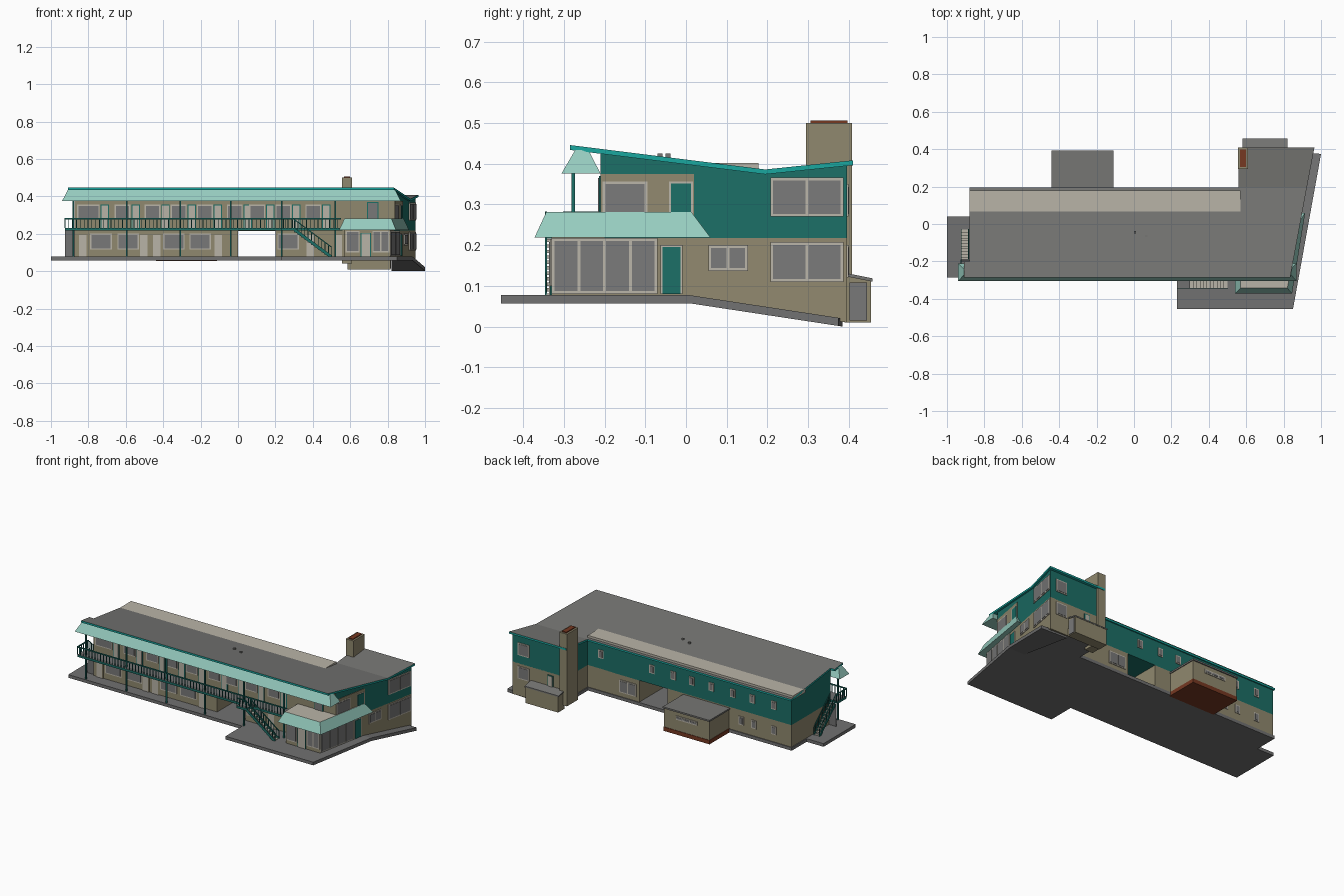
import bpy, bmesh

if "Cube" in bpy.data.objects:
    bpy.data.objects.remove(bpy.data.objects["Cube"])


def material(name, rgb):
    m = bpy.data.materials.new(name)
    m.use_nodes = True
    c = [v ** 2.2 for v in rgb] + [1]
    m.diffuse_color = c
    m.node_tree.nodes["Principled BSDF"].inputs["Base Color"].default_value = c
    return m


ROOF = material("roof grey", (.46, .46, .45))
WALL = material("tan wall", (.56, .53, .43))
TEAL = material("dark teal", (.13, .43, .40))
FASCIA = material("bright teal", (.12, .64, .61))
MINT = material("mint", (.58, .79, .74))
TRIM = material("pale trim", (.72, .70, .65))
GLASS = material("window grey", (.47, .47, .47))
PAVING = material("paving grey", (.44, .44, .44))
BRICK = material("brick brown", (.46, .23, .15))


def col(plan, zb, zt):
    """Vertical solid over a plan; heights may be numbers or functions of x, y."""
    h = lambda z, p: z(*p) if callable(z) else z
    return [(*p, h(zb, p)) for p in plan], [(*p, h(zt, p)) for p in plan]


def box(x0, x1, y0, y1, zb, zt):
    return col([(x0, y0), (x1, y0), (x1, y1), (x0, y1)], zb, zt)


def build(name, solids, mat, top=None, front=None):
    """Join solids into one object; optional colours for upward and front faces."""
    bm = bmesh.new()
    for low, high in solids:
        a = [bm.verts.new(p) for p in low]
        b = [bm.verts.new(p) for p in high]
        n = len(a)
        bm.faces.new(a)
        bm.faces.new(b)
        for i in range(n):
            j = (i + 1) % n
            bm.faces.new((a[i], a[j], b[j], b[i]))
    bmesh.ops.recalc_face_normals(bm, faces=bm.faces)
    for f in bm.faces:
        if top and f.normal.z > .9:
            f.material_index = 1
        elif front and f.normal.y < -.9:
            f.material_index = 1
    me = bpy.data.meshes.new(name)
    bm.to_mesh(me)
    bm.free()
    for m in (mat, top or front):
        if m:
            me.materials.append(m)
    ob = bpy.data.objects.new(name, me)
    bpy.context.collection.objects.link(ob)
    return ob


def side(y, base=.875):
    """x of the slanting right-hand wall."""
    return base + .19 * y


def roof_z(x, y):
    return .386 + ((.195 - y) * .125 if y < .195 else (y - .195) * .104)


def under_roof(x, y):
    return roof_z(x, y) - .008


def ramp(x, y):
    return .077 - (y - .01) * .152


# Paved base and sloping side ramp
build("paved_base", [col([(-1, -.285), (.23, -.285), (.23, -.455), (.85, -.455), (.934, .01),
      (.82, .01), (.82, .395), (.56, .395), (.56, .19), (-.88, .19), (-.88, .04), (-1, .04)],
      .057, .077)], PAVING)
build("side_ramp", [col([(.82, .01), (.934, .01), (1, .375), (.82, .385)],
      lambda x, y: max(0, ramp(x, y) - .02), ramp)], PAVING)

# Ground floor with an open passage, the rear wing and the office
LEFT, F, B, W = -.875, -.21, .185, .395
build("ground_floor", [
    box(LEFT, 0, F, B, .06, .217),
    col([(.2, F), (side(F), F), (side(B), B), (.2, B)], .06, .217),
    col([(.565, B), (side(B), B), (side(W), W), (.565, W)], .06, .217),
    col([(.82, .01), (side(.01), .01), (side(W), W), (.82, W)],
        lambda x, y: max(.01, ramp(x, y) - .01), .1),
], WALL)
build("office", [col([(.57, -.33), (side(-.33), -.33), (side(-.2), -.2), (.57, -.2)],
      .07, .23)], WALL)

# Upper floor
build("upper_floor", [
    col([(LEFT, F), (side(F), F), (side(B), B), (LEFT, B)], .215, under_roof),
    col([(.565, B), (side(B), B), (side(W), W), (.565, W)], .215, under_roof),
], TEAL, front=WALL)

# Butterfly roof
build("main_roof", [col([(-.91, -.285), (.835, -.285), (side(.195, .887), .195), (-.88, .195),
      (-.88, -.2), (-.91, -.2)], lambda x, y: roof_z(x, y) - .012, roof_z)], FASCIA, top=ROOF)
build("wing_roof", [col([(.56, .195), (side(.195, .887), .195), (side(.41, .887), .41), (.56, .41)],
      lambda x, y: roof_z(x, y) - .012, roof_z)], FASCIA, top=ROOF)
build("roof_strip", [box(-.88, .57, .05, .178, .376, .402)], TRIM)
build("roof_vents", [box(x, x + .012, y, y + .012, .39, .425) for x, y in ((0, -.05), (.06, -.07))], ROOF)


# Sloped mint skirts
def skirt(name, low, high, z0, z1, top=None):
    build(name, [([(*p, z0) for p in low], [(*p, z1) for p in high])], MINT, top=top)


skirt("roof_skirt", [(-.94, -.306), (.87, -.306), (.87, F), (-.94, F)],
      [(-.91, -.272), (.84, -.272), (.84, -.24), (-.91, -.24)], .376, .434)
skirt("office_skirt", [(.54, -.372), (.845, -.372), (.915, .06), (.54, .06)],
      [(.57, -.343), (.82, -.343), (.885, .013), (.57, .013)], .219, .282, TRIM)

# Rear utility block, low annex and chimney
build("utility_block", [box(-.435, -.115, .18, .385, .06, .2)], WALL)
build("utility_roof", [box(-.44, -.11, .18, .392, .2, .21)], ROOF)
build("utility_footing", [box(-.438, -.112, .18, .388, .055, .08)], BRICK)
build("low_annex", [box(.585, .815, .39, .455, .01, lambda x, y: .122 - (y - .4) * .2)], WALL)
build("annex_roof", [box(.58, .82, .39, .458, lambda x, y: .122 - (y - .4) * .2,
      lambda x, y: .13 - (y - .4) * .2)], ROOF)
build("annex_door", [box(.81, .819, .402, .445, .015, .108)], GLASS)
build("chimney", [box(.555, .61, .295, .408, .04, .5)], WALL)
build("chimney_cap", [box(.567, .598, .306, .397, .495, .506)], BRICK)

# Doors and windows as thin plates on each wall
FRONT = lambda u, d: (u, F - d)
BACK = lambda u, d: (u, B + d)
RIGHT = lambda u, d: (side(u) + d, u)
OFFICE = lambda u, d: (u, -.33 - d)
WING = lambda u, d: (u, W + d)
BLOCK = lambda u, d: (u, .385 + d)
END = lambda u, d: (LEFT - d, u)


def plate(wall, u0, u1, z0, z1, d):
    return col([wall(u0, -.002), wall(u1, -.002), wall(u1, d), wall(u0, d)], z0, z1)


def window(name, wall, u0, u1, z0, z1, panes=1, frame=TRIM, b=.007):
    build(name + "_frame", [plate(wall, u0, u1, z0, z1, .004)], frame)
    w = (u1 - u0 - b) / panes
    build(name + "_glass", [plate(wall, u0 + b + i * w, u0 + (i + 1) * w, z0 + b, z1 - b, .006)
          for i in range(panes)], GLASS)


def door(name, wall, u0, u1, z0, z1, mat=TRIM, frame=TEAL):
    build(name + "_frame", [plate(wall, u0, u1, z0, z1, .004)], frame)
    build(name, [plate(wall, u0 + .005, u1 - .005, z0, z1 - .005, .006)], mat)


for x in (-.79, -.645, -.4, -.26, .21):
    window("lower_window", FRONT, x, x + .115, .115, .2)
for x in (-.855, -.53, -.46, -.13, .36, .51):
    door("lower_door", FRONT, x, x + .05, .077, .198, frame=WALL)
for x in (-.86, -.66, -.5, -.36, -.22, -.06, .06, .2, .36):
    window("upper_window", FRONT, x, x + .085 if x > -.8 else x + .12, .275, .355)
for x in (-.735, -.57, -.41, -.27, -.13, .03, .15, .29, .45):
    door("upper_door", FRONT, x, x + .045, .228, .355)
door("upper_dark_door", FRONT, .69, .75, .25, .37, GLASS)

build("side_panel", [plate(RIGHT, F, .02, .22, .375, .003)], WALL)
window("side_front_window", RIGHT, -.205, -.095, .27, .357)
door("side_upper_door", RIGHT, -.042, .017, .27, .357, TEAL, TRIM)
door("side_lower_door", RIGHT, -.063, -.008, .08, .2, TEAL, TRIM)
window("side_small_window", RIGHT, .055, .152, .137, .2, 2)
window("side_lower_window", RIGHT, .207, .387, .11, .208, 2)
window("side_upper_window", RIGHT, .207, .387, .27, .366, 2)
window("office_side_window", RIGHT, -.33, -.07, .08, .217, 4)
window("office_front_window", OFFICE, .575, .65, .1, .215)
door("office_door", OFFICE, .655, .712, .078, .205)
window("office_corner_window", OFFICE, .718, .81, .1, .215, 2)

for x in (.47, .11, -.04, -.17, -.31, -.46, -.6, -.75):
    window("back_upper_window", BACK, x - .018, x + .018, .285, .338)
for x in (-.52, -.61, -.75):
    window("back_lower_window", BACK, x - .018, x + .018, .125, .178)
window("back_wide_window", BACK, .22, .34, .105, .185, 2)
window("utility_vent", BLOCK, -.35, -.2, .15, .175, 3)
window("wing_upper_window", WING, .83, .91, .27, .35)
window("wing_lower_window", WING, .83, .91, .12, .2)
door("wing_door", WING, .66, .7, .13, .2)

# Balcony deck, posts and railings
build("balcony", [box(-.925, .56, -.3, F, .216, .23), box(.23, .3, -.345, -.3, .216, .23)],
      TEAL, top=PAVING)
build("balcony_posts", [box(x - .004, x + .004, -.281, -.273, .07, .38)
      for x in (-.88, -.595, -.31, -.04, .235, .52)], TEAL)
bars = [box(-.927, .55, -.302, -.296, .276, .283), box(-.927, -.921, -.3, -.19, .276, .283)]
bars += [box(x - .0018, x + .0018, -.301, -.297, .23, .278)
         for x in [-.925 + .0205 * i for i in range(72)]]
bars += [box(-.926, -.922, y, y + .0036, .23, .278) for y in (-.28, -.26, -.24, -.22, -.2)]
bars += [box(.23, .3, -.346, -.342, .276, .283)]
bars += [box(x, x + .0036, -.346, -.342, .23, .278) for x in (.23, .25, .27, .29)]
build("balcony_railing", bars, TEAL)


# Stairs run from the balcony down to the paving
def stairs(name, top, bottom, lo, hi, along_x):
    """Flight between two run positions, lo..hi across its width."""
    drop = (.225 - .077) / (bottom - top)
    height = lambda s: .225 - (s - top) * drop
    place = lambda a, b, c, d, z0, z1: box(a, b, c, d, z0, z1) if along_x else box(c, d, a, b, z0, z1)
    line = lambda off: lambda x, y: height(x if along_x else y) + off
    steps = 11
    run = (bottom - top) / steps
    build(name + "_treads", [place(top + i * run, top + (i + 1) * run, lo, hi,
          height(top + (i + 1) * run) - .004, height(top + (i + 1) * run) + .004)
          for i in range(steps)], TRIM)
    rails = []
    for e in (lo, hi):
        rails += [place(top, bottom, e - .002, e + .002, line(-.012), line(.008)),
                  place(top, bottom, e - .002, e + .002, line(.048), line(.055))]
        rails += [place(top + i * run, top + i * run + .0036, e - .0018, e + .0018,
                  line(0), line(.05)) for i in range(steps + 1)]
    build(name + "_railing", rails, TEAL)


stairs("front_stair", .3, .5, -.344, -.304, True)
stairs("end_stair", -.19, -.03, -.923, -.885, False)
build("end_stair_screen", [box(-.925, -.875, -.2, -.194, .07, .218)], PAVING)
